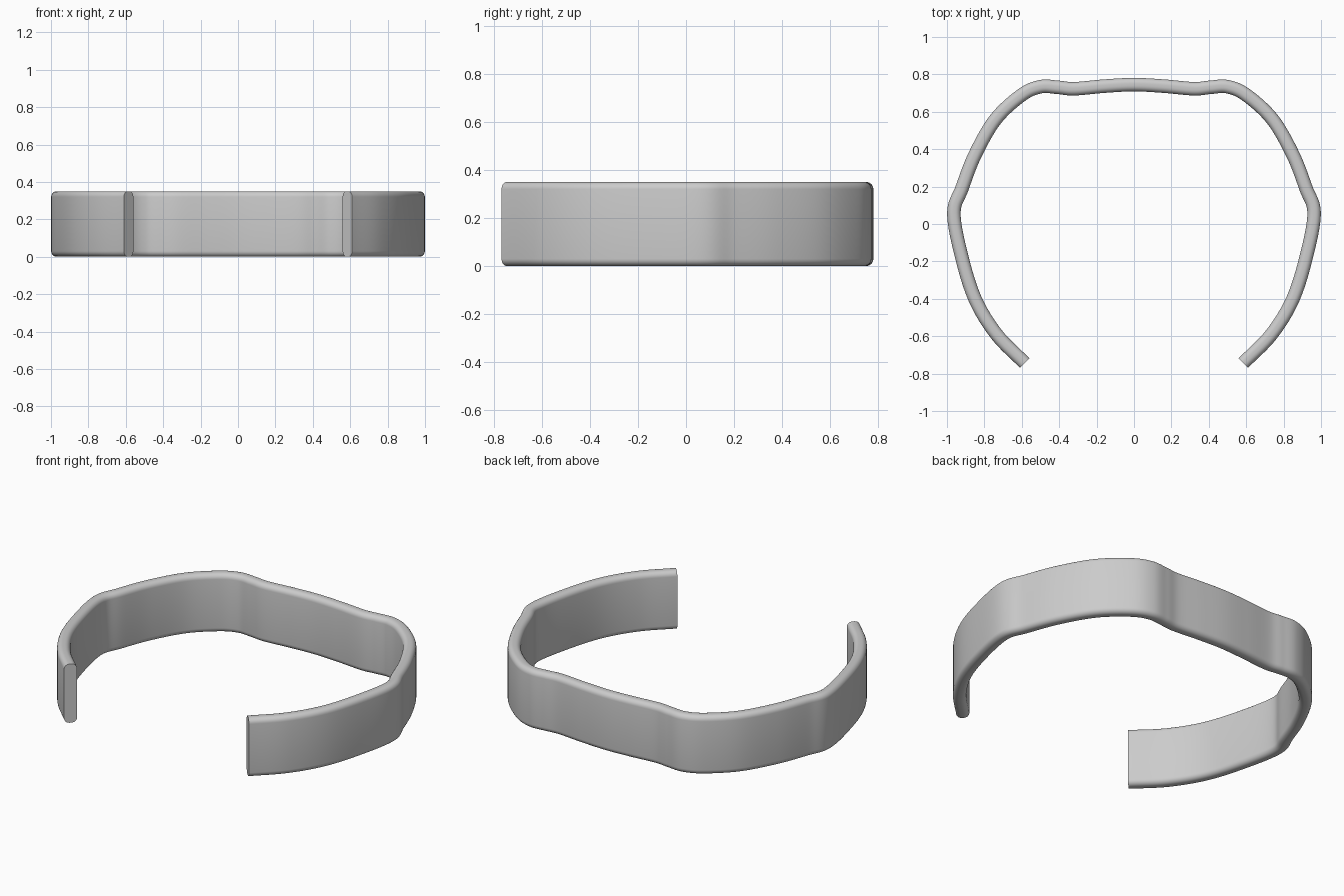
import bpy, bmesh, math
from mathutils import Vector

cube = bpy.data.objects.get("Cube")
if cube:
    bpy.data.objects.remove(cube, do_unlink=True)

HEIGHT, THICK, RADIUS = 0.35, 0.072, 0.03

# Centre line of the left half, from the middle of the back to the open end
half = [Vector(p) for p in [
    (0, 0.745), (0.16, 0.737), (0.32, 0.723), (0.41, 0.731), (0.5, 0.734), (0.6, 0.69),
    (0.74, 0.56), (0.85, 0.37), (0.92, 0.19), (0.963, 0.06), (0.925, -0.16),
    (0.85, -0.4), (0.735, -0.59), (0.585, -0.743)]]
points = [Vector((-p.x, p.y)) for p in reversed(half[1:])] + half


def smooth_path(pts, steps):
    """Catmull-Rom curve through the points."""
    ext = [2 * pts[0] - pts[1]] + pts + [2 * pts[-1] - pts[-2]]
    path = []
    for a, b, c, d in zip(ext, ext[1:], ext[2:], ext[3:]):
        for i in range(steps):
            t = i / steps
            path.append(0.5 * (2 * b + (c - a) * t + (2 * a - 5 * b + 4 * c - d) * t * t
                               + (3 * b - a - 3 * c + d) * t ** 3))
    return path + [pts[-1]]


def rounded_section(width, height, radius, steps=6):
    """Rounded rectangle as (across, up) pairs."""
    section = []
    for k, (sx, sy) in enumerate([(1, 1), (-1, 1), (-1, -1), (1, -1)]):
        for i in range(steps + 1):
            a = (k + i / steps) * math.pi / 2
            section.append((sx * (width / 2 - radius) + radius * math.cos(a),
                            sy * (height / 2 - radius) + radius * math.sin(a)))
    return section


# Sweep the section along the path
path = smooth_path(points, 8)
section = rounded_section(THICK, HEIGHT, RADIUS)
bm = bmesh.new()
rings = []
for i, p in enumerate(path):
    tangent = (path[min(i + 1, len(path) - 1)] - path[max(i - 1, 0)]).normalized()
    side = Vector((-tangent.y, tangent.x))
    rings.append([bm.verts.new((*(p + side * u), HEIGHT / 2 + v)) for u, v in section])
n = len(section)
for r, s in zip(rings, rings[1:]):
    for j in range(n):
        bm.faces.new((r[j], r[(j + 1) % n], s[(j + 1) % n], s[j]))
# Flat end caps
bm.faces.new(rings[0])
bm.faces.new(rings[-1])
bmesh.ops.recalc_face_normals(bm, faces=bm.faces)

mesh = bpy.data.meshes.new("cuff_band")
bm.to_mesh(mesh)
bm.free()
band = bpy.data.objects.new("cuff_band", mesh)
bpy.context.collection.objects.link(band)

# Plain grey material
grey = bpy.data.materials.new("grey")
grey.use_nodes = True
colour = (0.6, 0.6, 0.6, 1)
grey.diffuse_color = colour
grey.node_tree.nodes["Principled BSDF"].inputs["Base Color"].default_value = colour
mesh.materials.append(grey)

bpy.context.view_layer.objects.active = band
band.select_set(True)
bpy.ops.object.shade_smooth_by_angle(angle=math.radians(35))
